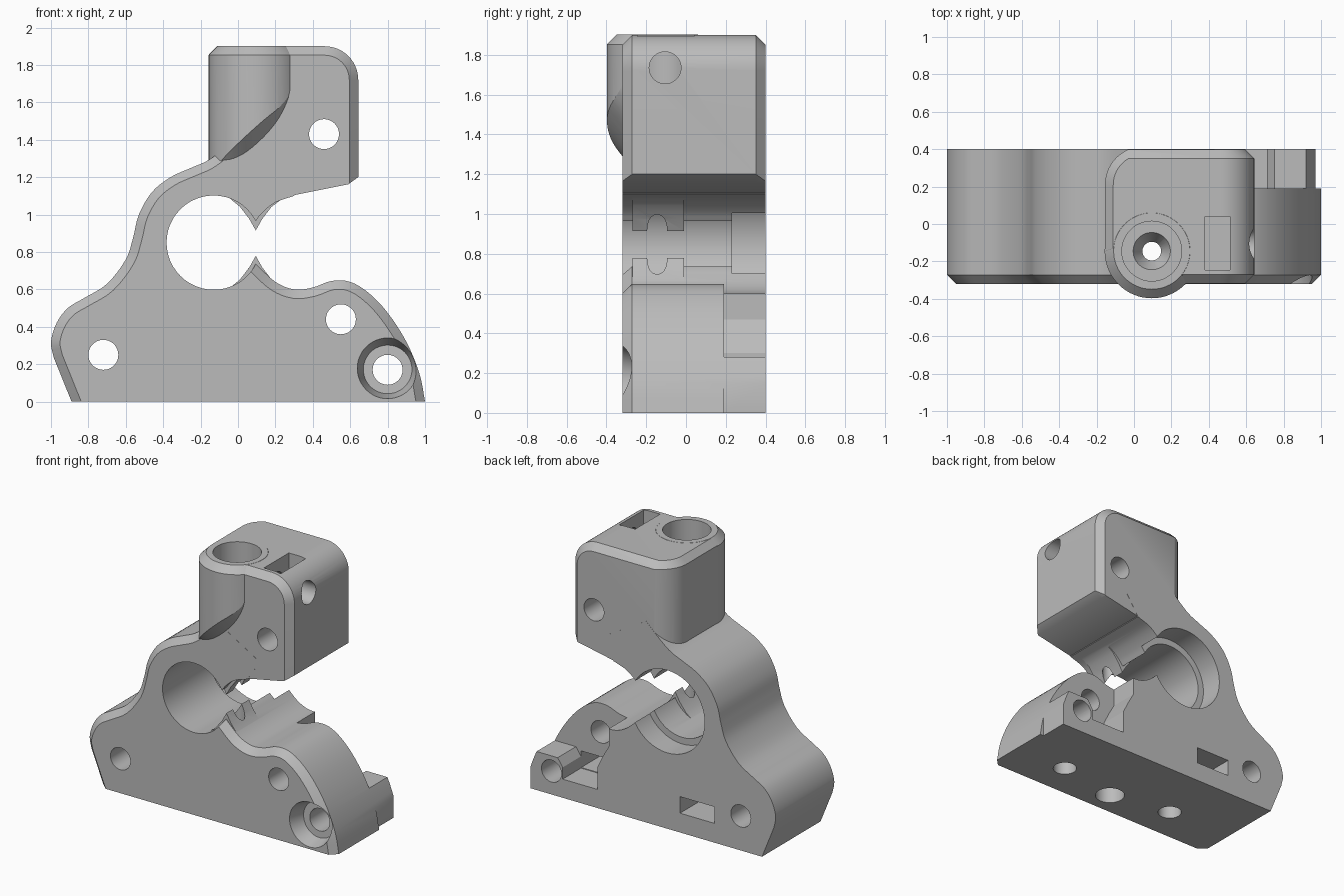
import bpy, bmesh, math
from mathutils import Vector

if "Cube" in bpy.data.objects:
    bpy.data.objects.remove(bpy.data.objects["Cube"])

grey = bpy.data.materials.new("plain grey")
grey.use_nodes = True
colour = (0.5, 0.5, 0.5, 1)
grey.diffuse_color = colour
grey.node_tree.nodes["Principled BSDF"].inputs["Base Color"].default_value = colour

CHAMFER = 0.048
FRONT, BACK = -0.32, 0.4


def finish(bm, name):
    bmesh.ops.recalc_face_normals(bm, faces=bm.faces)
    mesh = bpy.data.meshes.new(name)
    bm.to_mesh(mesh)
    bm.free()
    mesh.materials.append(grey)
    obj = bpy.data.objects.new(name, mesh)
    bpy.context.collection.objects.link(obj)
    return obj


def smooth(points, steps=4):
    """Curve passing through the given points."""
    p = [Vector(q) for q in points]
    p = [2 * p[0] - p[1]] + p + [2 * p[-1] - p[-2]]
    out = []
    for a, b, c, d in zip(p, p[1:], p[2:], p[3:]):
        for i in range(steps):
            t = i / steps
            out.append(0.5 * (2 * b + (c - a) * t + (2 * a - 5 * b + 4 * c - d) * t ** 2
                              + (3 * b - a - 3 * c + d) * t ** 3))
    return out + [p[-2]]


def arc(cx, cy, r, start, end, steps=14):
    angles = [math.radians(start + (end - start) * i / steps) for i in range(steps + 1)]
    return [Vector((cx + r * math.cos(a), cy + r * math.sin(a))) for a in angles]


def inset(pts, rule):
    """Move the edges picked by the rule inward (counter-clockwise outline)."""
    out = []
    for i, p in enumerate(pts):
        a, b = pts[i - 1], pts[(i + 1) % len(pts)]
        e1, e2 = (p - a).normalized(), (b - p).normalized()
        n1, n2 = Vector((-e1.y, e1.x)), Vector((-e2.y, e2.x))
        d1 = CHAMFER if rule((a + p) / 2) else 0
        d2 = CHAMFER if rule((b + p) / 2) else 0
        cross = n1.x * n2.y - n1.y * n2.x
        if d1 == d2 or abs(cross) < 0.1:
            out.append(p + (n1 + n2) * max(d1, d2) / (1 + n1.dot(n2)))
        else:
            out.append(p + Vector((d1 * n2.y - d2 * n1.y, n1.x * d2 - n2.x * d1)) / cross)
    return out


def upright(u, v, w):
    return (u, w, v)


def flat(u, v, w):
    return (u, v, w)


def prism(name, pts, w0, w1, place=upright, first=None, last=None):
    """Extrude an outline, with optional chamfers at either end."""
    pts = [Vector(p) for p in pts]
    rings = [(pts, w0), (pts, w1)]
    if first:
        rings[0] = (pts, w0 + CHAMFER)
        rings.insert(0, (inset(pts, first), w0))
    if last:
        rings[-1] = (pts, w1 - CHAMFER)
        rings.append((inset(pts, last), w1))
    bm = bmesh.new()
    loops = [[bm.verts.new(place(p.x, p.y, w)) for p in ring] for ring, w in rings]
    for lo, hi in zip(loops, loops[1:]):
        for i in range(len(pts)):
            bm.faces.new((lo[i - 1], lo[i], hi[i], hi[i - 1]))
    bm.faces.new(loops[0])
    bm.faces.new(loops[-1])
    return finish(bm, name)


def rod(name, start, end, r0, r1=None):
    start, end = Vector(start), Vector(end)
    bm = bmesh.new()
    bmesh.ops.create_cone(bm, cap_ends=True, segments=48, radius1=r0,
                          radius2=r0 if r1 is None else r1, depth=(end - start).length)
    turn = (end - start).to_track_quat('Z', 'Y').to_matrix()
    bmesh.ops.transform(bm, matrix=turn.to_4x4(), verts=bm.verts)
    bmesh.ops.translate(bm, vec=(start + end) / 2, verts=bm.verts)
    return finish(bm, name)


def box(name, x0, x1, y0, y1, z0, z1):
    return prism(name, [(x0, z0), (x1, z0), (x1, z1), (x0, z1)], y0, y1)


def combine(obj, other, operation):
    mod = obj.modifiers.new(operation, 'BOOLEAN')
    mod.operation, mod.solver, mod.object = operation, 'EXACT', other
    bpy.context.view_layer.objects.active = obj
    bpy.ops.object.modifier_apply(modifier=mod.name)
    bpy.data.objects.remove(other)


# Main body: swept left flank, open jaw and rounded lower arm
right = smooth([(1, 0), (0.97, 0.15), (0.9, 0.32), (0.8, 0.475), (0.7, 0.58), (0.6, 0.64),
                (0.5, 0.645), (0.4, 0.61), (0.3, 0.6), (0.2, 0.64), (0.095, 0.735)])
jaw = [(-0.13, 0.85)] + smooth([(0.095, 0.965), (0.13, 1.01), (0.2, 1.065), (0.3, 1.1)])
left = smooth([(0.04, 1.46), (-0.08, 1.35), (-0.16, 1.29), (-0.25, 1.25), (-0.36, 1.2),
               (-0.46, 1.12), (-0.53, 1.0), (-0.56, 0.88), (-0.6, 0.76), (-0.7, 0.63),
               (-0.82, 0.555), (-0.91, 0.5), (-0.97, 0.42), (-1, 0.32), (-0.985, 0.235)])
body = prism("clamp_body", right + jaw + [(0.4, 1.25)] + left + [(-0.89, 0)], FRONT, BACK,
             first=lambda m: m.y > 0.001 and (m.x < -0.07 or (m.x > 0.09 and m.y < 0.74)))

# Head block with rounded corners, a hair thinner than the body so the union is clean
def head_edge(m):
    return m.x > -0.3 and m.y > 1.2


head = prism("head", [(-0.4, 1.22), (0.1, 1.21), (0.29, 1.102), (0.59, 1.162), (0.643, 1.2)]
             + arc(0.463, 1.72, 0.18, 0, 90) + [(-0.4, 1.9)], FRONT + 0.001, BACK - 0.001,
             first=head_edge, last=head_edge)
outline = [(-0.155, -0.145), (0, -0.32), (0.06, -0.5), (1, -0.5), (1, 0.5), (0.1, 0.5)]
combine(head, prism("head_outline", outline + arc(0.05, 0.21, 0.205, 90, 180), 0.9, 1.904, flat,
                    last=lambda m: True), 'INTERSECT')

# Round boss on the front of the head with a sloping underside
boss = prism("boss", arc(0.095, -0.145, 0.252, 0, 354.375, 63), 1.12, 1.901, flat,
             last=lambda m: True)
slope = smooth([(-0.3, 1.3), (-0.1, 1.29), (0, 1.31), (0.1, 1.38), (0.2, 1.49), (0.26, 1.6),
                (0.285, 1.7)])
combine(boss, prism("boss_slope", slope + [(0.4, 2.8), (-0.3, 2.8)], -0.5, 0.15,
                    lambda u, v, w: (u, w, v + 1.2 * (FRONT - w))), 'INTERSECT')
combine(body, head, 'UNION')
combine(body, boss, 'UNION')

# Stepped round bore
combine(body, rod("bore", (-0.13, -0.6, 0.85), (-0.13, 0.6, 0.85), 0.252), 'DIFFERENCE')
combine(body, rod("rear_bore", (-0.13, 0.23, 0.85), (-0.13, 0.6, 0.85), 0.3), 'DIFFERENCE')

# Pointed guide teeth above and below the jaw opening
for sign in (1, -1):
    tooth = [(-0.04, 0.26), (-0.04, 0.236), (0.01, 0.195), (0.06, 0.13), (0.095, 0.068),
             (0.13, 0.13), (0.18, 0.195), (0.23, 0.232), (0.23, 0.26)]
    combine(body, prism("tooth", [(x, 0.847 + sign * z) for x, z in tooth], -0.268, -0.01), 'UNION')

# Rear pocket that leaves a low lug at the lower right
pocket = [(0.97, -0.1), (1.2, -0.1), (1.2, 0.9), (0.34, 0.9), (0.34, 0.47), (0.38, 0.4), (0.43, 0.3),
          (0.43, 0.135), (0.71, 0.135), (0.71, 0.22), (0.75, 0.28), (0.93, 0.28), (0.97, 0.24)]
combine(body, prism("pocket", pocket, 0.19, 0.6), 'DIFFERENCE')

cutters = []
# Cross holes from front to back, one with a tapered recess
for x, z in ((0.46, 1.43), (0.55, 0.44), (-0.72, 0.25), (0.8, 0.17)):
    cutters.append(rod("cross_hole", (x, -0.6, z), (x, 0.6, z), 0.08))
cutters.append(rod("recess", (0.8, -0.34, 0.177), (0.8, -0.205, 0.172), 0.168, 0.13))


# Vertical feed channel with wide ends and a funnel
def feed(z0, z1, r0, r1=None):
    cutters.append(rod("feed", (0.095, -0.145, z0), (0.095, -0.145, z1), r0, r1))


feed(-0.1, 2, 0.05)
feed(1.5, 2, 0.16)
feed(1.4, 1.51, 0.045, 0.105)
feed(-0.1, 0.4, 0.1)

# Mounting holes with nut slots, in the base and in the head
for x, top in ((0.57, 0.33), (-0.37, 0.5)):
    cutters.append(rod("base_hole", (x, -0.06, -0.1), (x, -0.06, top), 0.08))
    cutters.append(box("base_slot", x - 0.138, x + 0.138, -0.19, 0.6, 0.14, 0.26))
cutters.append(rod("side_hole", (0.15, -0.105, 1.735), (0.9, -0.105, 1.735), 0.08))
cutters.append(box("head_slot", 0.38, 0.513, -0.245, 0.04, 1.58, 2.1))
for cutter in cutters:
    combine(body, cutter, 'DIFFERENCE')

# Smooth curved faces, keep edges crisp
bpy.ops.object.select_all(action='DESELECT')
body.select_set(True)
bpy.context.view_layer.objects.active = body
bpy.ops.object.shade_smooth_by_angle(angle=math.radians(25))
